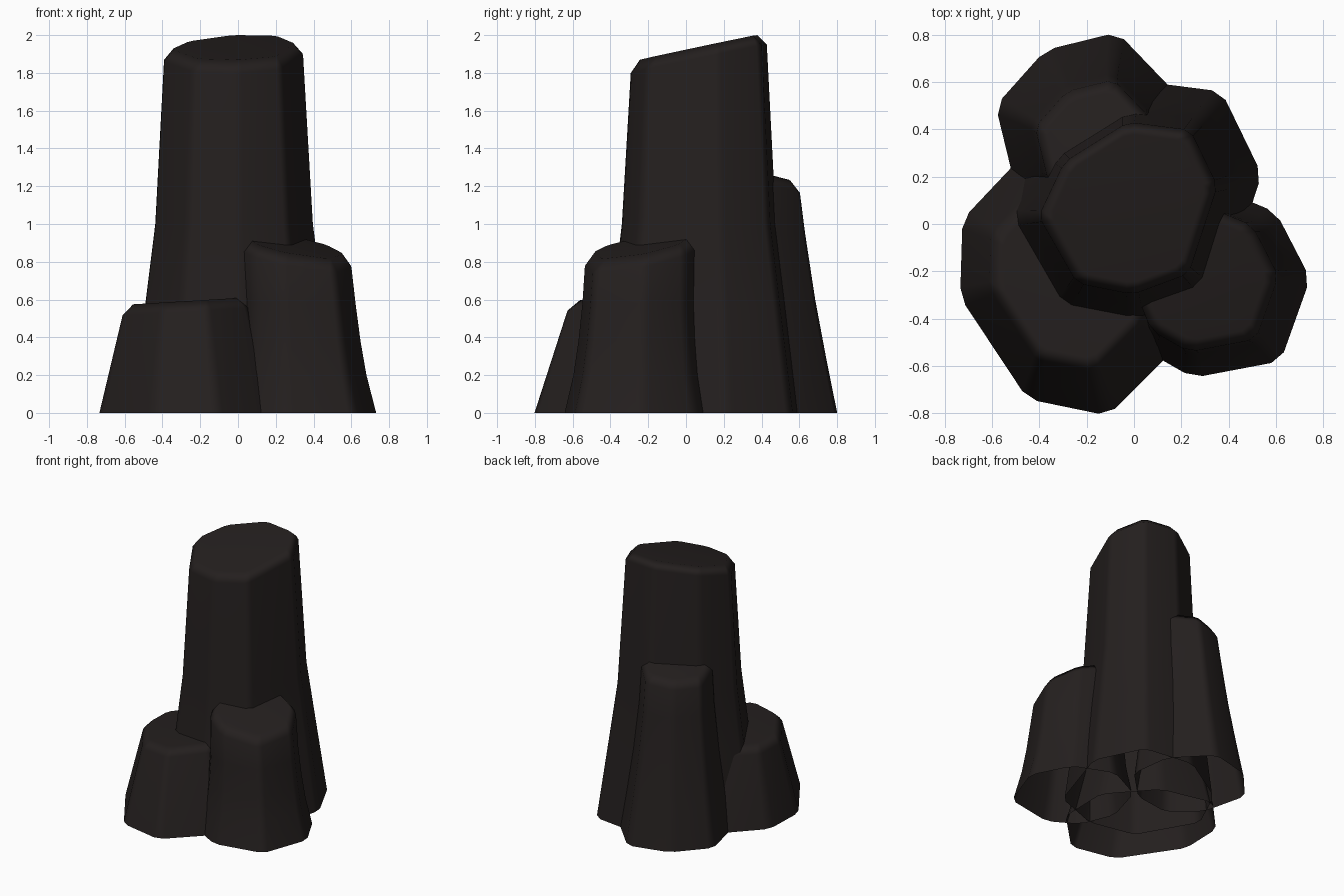
import bpy, bmesh, math
from mathutils import Vector

if "Cube" in bpy.data.objects:
    bpy.data.objects.remove(bpy.data.objects["Cube"])

rock = bpy.data.materials.new("dark_rock")
rock.diffuse_color = (0.0175, 0.0138, 0.0132, 1)
rock.use_nodes = True
rock.node_tree.nodes["Principled BSDF"].inputs["Base Color"].default_value = rock.diffuse_color


def chamfer(corners, d=0.04):
    """Cut every corner of the outline into a short edge."""
    pts = [Vector(c) for c in corners]
    out = []
    for i, p in enumerate(pts):
        for q in (pts[i - 1], pts[(i + 1) % len(pts)]):
            out.append(p + (q - p).normalized() * d)
    return out


def column(name, corners, base_c, top_c, profile, top_z, slope, inset=0.05, drop=0.06):
    """Tapered open-bottomed stone column with a tilted, bevelled top."""
    outline = chamfer(corners)
    base_c, top_c = Vector(base_c), Vector(top_c)
    rim = profile[-1][1]
    radius = sum((p - base_c).length for p in outline) / len(outline) * rim
    levels = [(z, s, None) for z, s in profile[:-1]]
    levels += [(top_z, rim, drop), (top_z, rim * (1 - inset / radius), 0)]
    bm = bmesh.new()
    rings = []
    for z, s, below in levels:
        c = base_c.lerp(top_c, min(1, z / top_z))
        ring = []
        for p in outline:
            q = c + (p - base_c) * s
            h = z
            if below is not None:
                h = top_z - below + slope[0] * (q.x - c.x) + slope[1] * (q.y - c.y)
            ring.append(bm.verts.new((q.x, q.y, h)))
        rings.append(ring)
    n = len(outline)
    for a, b in zip(rings, rings[1:]):
        for i in range(n):
            j = (i + 1) % n
            bm.faces.new((a[i], a[j], b[j], b[i]))
    bm.faces.new(rings[-1])
    bmesh.ops.recalc_face_normals(bm, faces=bm.faces)
    top = max(bm.faces, key=lambda f: len(f.verts))
    if top.normal.z < 0:
        bmesh.ops.reverse_faces(bm, faces=bm.faces)
    me = bpy.data.meshes.new(name)
    bm.to_mesh(me)
    bm.free()
    me.materials.append(rock)
    ob = bpy.data.objects.new(name, me)
    bpy.context.collection.objects.link(ob)
    bpy.ops.object.select_all(action='DESELECT')
    ob.select_set(True)
    bpy.context.view_layer.objects.active = ob
    bpy.ops.object.shade_smooth_by_angle(angle=math.radians(60))
    # keep the big facets flat and the bevels soft
    ob.modifiers.new("weighted_normals", 'WEIGHTED_NORMAL').keep_sharp = True
    return ob


# Tall central column
column("main_column",
       [(0.54, 0.21), (0.37, 0.56), (-0.02, 0.61), (-0.42, 0.36),
        (-0.58, 0.02), (-0.34, -0.40), (0.01, -0.47), (0.36, -0.34)],
       (-0.02, 0.06), (-0.025, 0.06),
       [(0, 1), (0.55, 0.87), (1.0, 0.765), (1.9, 0.675)],
       1.933, (0.01, 0.21))

# Short wide column, front left
column("front_left_column",
       [(-0.725, 0.02), (-0.735, -0.31), (-0.45, -0.74), (-0.11, -0.81),
        (0.19, -0.51), (0.2, -0.12), (-0.08, 0.2), (-0.47, 0.29)],
       (-0.26, -0.25), (-0.27, -0.23),
       [(0, 1), (0.55, 0.72)],
       0.592, (0.06, 0.0), 0.06, 0.055)

# Medium column, right
column("right_column",
       [(0.25, -0.65), (0.62, -0.58), (0.745, -0.23), (0.60, 0.05),
        (0.31, 0.17), (0.03, 0.03), (-0.06, -0.28), (0.04, -0.53)],
       (0.345, -0.25), (0.305, -0.235),
       [(0, 1), (0.2, 0.89), (0.38, 0.83), (0.58, 0.785), (0.84, 0.765)],
       0.885, (-0.18, 0.18))

# Narrow column, back left
column("back_left_column",
       [(-0.07, 0.81), (-0.375, 0.735), (-0.585, 0.50), (-0.5, 0.15),
        (-0.3, -0.02), (-0.02, 0.02), (0.21, 0.25), (0.17, 0.56)],
       (-0.2, 0.4), (-0.17, 0.345),
       [(0, 1), (0.28, 0.89), (0.6, 0.775), (0.95, 0.68), (1.17, 0.645)],
       1.25, (0.13, -0.13))
